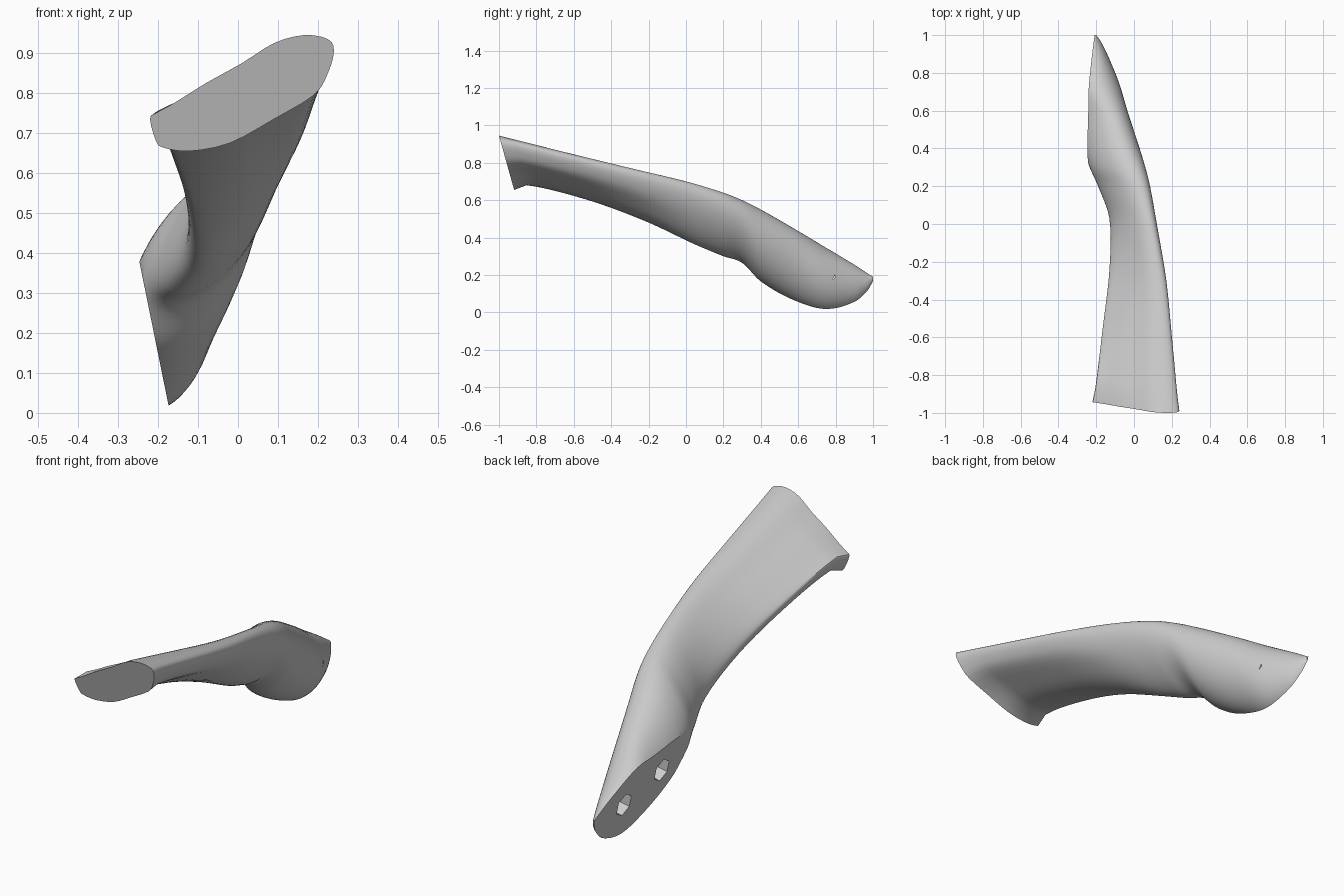
import bpy, bmesh
from math import sin, cos, radians, pi
from mathutils import Vector, Matrix

cube = bpy.data.objects.get("Cube")
if cube:
    bpy.data.objects.remove(cube, do_unlink=True)

grey = bpy.data.materials.new("plain_grey")
grey.use_nodes = True
colour = (0.6, 0.6, 0.6, 1)
grey.diffuse_color = colour
grey.node_tree.nodes["Principled BSDF"].inputs["Base Color"].default_value = colour

SIDES = 48

# Sections along the arm: y of top, x min, x max, z min, z max, lean, slant
SECTIONS = [
    (-1, -.22, .24, .655, .945, 52, .28),
    (-.92, -.205, .23, .68, .925, 52, .28),
    (-.6, -.165, .2, .6, .845, 52, .28),
    (-.3, -.13, .17, .49, .772, 50, .25),
    (0, -.13, .12, .37, .7, 45, .1),
    (.2, -.19, .085, .3, .64, 38, 0),
    (.3, -.235, .06, .265, .6, 32, 0),
    (.4, -.27, .03, .165, .55, 26, 0),
    (.6, -.3, -.035, .05, .435, 20, 0),
    (.75, -.34, -.08, 0, .345, 10, 0),
    (.9, -.29, -.142, .04, .255, 4, 0),
    (.97, -.26, -.178, .105, .21, 0, 0),
    (1, -.22, -.2, .165, .19, 0, 0),
]

# Outline of the flat front end, anticlockwise from its right tip (x, z)
FRONT = [(.24, .905), (.225, .935), (.165, .945), (.09, .925), (.01, .875), (-.08, .825),
         (-.16, .775), (-.205, .75), (-.22, .735), (-.205, .68), (-.185, .663), (-.12, .655),
         (-.02, .675), (.09, .735), (.19, .795), (.225, .85)]


def front_point(i):
    """Point i of the front outline, rounded with a spline and scaled to a unit box."""
    step = SIDES // len(FRONT)
    k, f = i // step, (i % step) / step
    a, b, c, d = [Vector(FRONT[(k + j) % len(FRONT)]) for j in (-1, 0, 1, 2)]
    p = b + f / 2 * ((c - a) + f * (2 * a - 5 * b + 4 * c - d + f * (3 * (b - c) + d - a)))
    return Vector(((p.x - .01) / .23, (p.y - .8) / .145))


def section_at(i, f):
    """Smooth blend between neighbouring sections."""
    last = len(SECTIONS) - 1
    a, b, c, d = [SECTIONS[min(max(i + j, 0), last)] for j in (-1, 0, 1, 2)]
    h = c[0] - b[0]
    result = []
    for j in range(7):
        m0 = (c[j] - a[j]) / (c[0] - a[0]) * h
        m1 = (d[j] - b[j]) / (d[0] - b[0]) * h
        result.append(b[j] + f * (m0 + f * (3 * (c[j] - b[j]) - 2 * m0 - m1
                                            + f * (m0 + m1 - 2 * (c[j] - b[j])))))
    return result


def add_ring(bm, section):
    y, x0, x1, z0, z1, lean, slant = section
    w = min(1, max(0, -y / .9))
    ring = []
    for i in range(SIDES):
        t = 2 * pi * i / SIDES
        p = Vector((cos(t), sin(t + radians(lean)))).lerp(front_point(i), w)
        z = (z0 + z1) / 2 + p.y * (z1 - z0) / 2
        ring.append(bm.verts.new(((x0 + x1) / 2 + p.x * (x1 - x0) / 2, y + slant * (z1 - z), z)))
    return ring


# Arm: loft the sections
bm = bmesh.new()
rings = []
for i in range(len(SECTIONS) - 1):
    steps = 1 if i == 0 else 5
    rings += [add_ring(bm, section_at(i, s / steps)) for s in range(steps)]
rings.append(add_ring(bm, SECTIONS[-1]))
for r, q in zip(rings, rings[1:]):
    for i in range(SIDES):
        j = (i + 1) % SIDES
        bm.faces.new((r[i], r[j], q[j], q[i]))
bm.faces.new(rings[0])
bm.faces.new(rings[-1])

# Flat side at the rear end
side_normal = Vector((-.98, 0, -.199)).normalized()
cut = bmesh.ops.bisect_plane(bm, geom=bm.verts[:] + bm.edges[:] + bm.faces[:], dist=1e-5,
                             plane_co=(-.24, 0, .345), plane_no=side_normal, clear_outer=True)
bmesh.ops.holes_fill(bm, edges=[e for e in bm.edges if e.is_boundary], sides=0)
bmesh.ops.recalc_face_normals(bm, faces=bm.faces[:])
mesh = bpy.data.meshes.new("curved_arm")
bm.to_mesh(mesh)
bm.free()
arm = bpy.data.objects.new("curved_arm", mesh)
bpy.context.collection.objects.link(arm)
mesh.materials.append(grey)


def bore(centre, normal, sides, radius, depth, turn=0):
    """Sink a hole into the arm, square to a flat end."""
    inward = -normal
    up = (Vector((0, 0, 1)) - inward * inward.z).normalized()
    right = up.cross(inward)
    frame = Matrix((right, up, inward)).transposed().to_4x4()
    b = bmesh.new()
    bmesh.ops.create_cone(b, cap_ends=True, segments=sides, radius1=radius, radius2=radius,
                          depth=depth + .06)
    b.transform(Matrix.Translation(Vector(centre) + inward * (depth - .06) / 2) @ frame
                @ Matrix.Rotation(turn, 4, 'Z'))
    bmesh.ops.recalc_face_normals(b, faces=b.faces[:])
    me = bpy.data.meshes.new("hole_cutter")
    b.to_mesh(me)
    b.free()
    me.materials.append(grey)
    cutter = bpy.data.objects.new("hole_cutter", me)
    cutter.hide_render = True
    bpy.context.collection.objects.link(cutter)
    mod = arm.modifiers.new("hole", 'BOOLEAN')
    mod.operation, mod.solver, mod.object = 'DIFFERENCE', 'EXACT', cutter
    bpy.ops.object.modifier_apply(modifier=mod.name)
    bpy.data.objects.remove(cutter, do_unlink=True)


bpy.context.view_layer.objects.active = arm
arm.select_set(True)

# Nut pockets with bolt holes in both flat ends
front_normal = Vector((0, -1, -.28)).normalized()
pockets = [((x, -1 + (.945 - z) * .28, z), front_normal, -.14) for x, z in ((-.043, .75), (.09, .82))]
pockets += [((-.24 + (.345 - z) * .203, y, z), side_normal, 0) for y, z in ((.5, .245), (.77, .175))]
for centre, normal, turn in pockets:
    bore(centre, normal, 6, .056, .07, turn)
    bore(centre, normal, 20, .027, .11)

bpy.ops.object.shade_smooth_by_angle(angle=radians(35))
